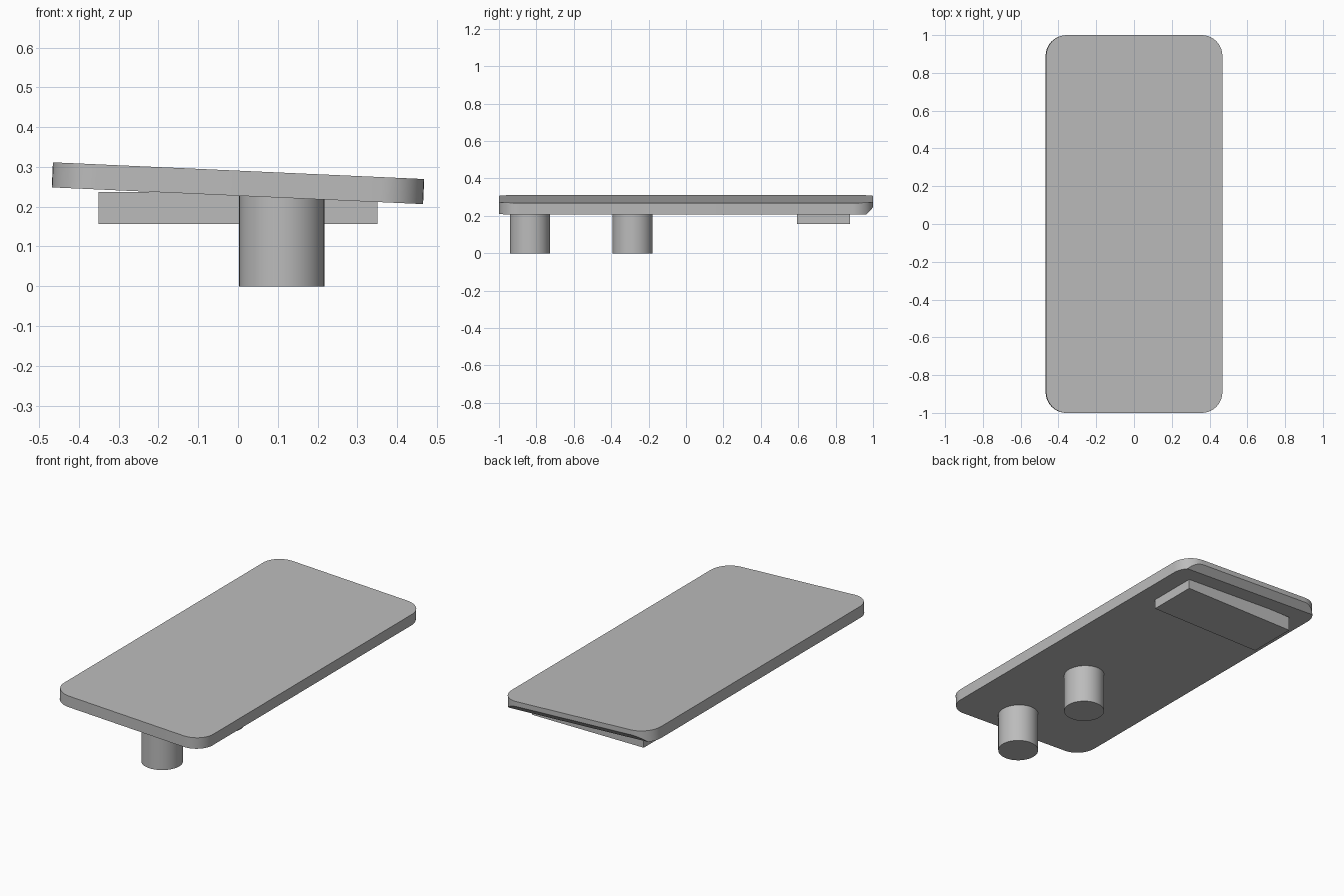
import bpy, bmesh, math
from mathutils import Vector

old = bpy.data.objects.get("Cube")
if old:
    bpy.data.objects.remove(old, do_unlink=True)

grey = bpy.data.materials.new("plain_grey")
grey.use_nodes = True
colour = (0.5, 0.5, 0.5, 1)
grey.diffuse_color = colour
grey.node_tree.nodes["Principled BSDF"].inputs["Base Color"].default_value = colour


def finish(obj, name):
    obj.name = name
    obj.data.materials.append(grey)
    bpy.ops.object.select_all(action="DESELECT")
    obj.select_set(True)
    bpy.context.view_layer.objects.active = obj
    bpy.ops.object.shade_smooth_by_angle(angle=math.radians(30))


# Tilted top slab: rounded rectangle with its lower back edge bevelled
half_x, half_y, half_z = 0.467, 1.0, 0.0315
radius, steps, bevel = 0.11, 10, 0.035
corners = [(1, 1), (-1, 1), (-1, -1), (1, -1)]
bm = bmesh.new()
ring = []
for i, (sx, sy) in enumerate(corners):
    for k in range(steps + 1):
        a = math.pi / 2 * (i + k / steps)
        ring.append(bm.verts.new((sx * (half_x - radius) + radius * math.cos(a),
                                  sy * (half_y - radius) + radius * math.sin(a),
                                  -half_z)))
base = bm.faces.new(ring)
top = bmesh.ops.extrude_face_region(bm, geom=[base], use_keep_orig=True)
bmesh.ops.translate(bm, vec=(0, 0, 2 * half_z),
                    verts=[g for g in top["geom"] if isinstance(g, bmesh.types.BMVert)])
cut = bmesh.ops.bisect_plane(bm, geom=bm.verts[:] + bm.edges[:] + bm.faces[:],
                             plane_co=Vector((0, half_y - bevel, -half_z)),
                             plane_no=Vector((0, 1, -1)), clear_outer=True)
bmesh.ops.holes_fill(bm, edges=[g for g in cut["geom_cut"]
                                if isinstance(g, bmesh.types.BMEdge)])
bmesh.ops.recalc_face_normals(bm, faces=bm.faces[:])
mesh = bpy.data.meshes.new("top_slab")
bm.to_mesh(mesh)
bm.free()
slab = bpy.data.objects.new("top_slab", mesh)
bpy.context.collection.objects.link(slab)
slab.location.z = 0.259
slab.rotation_euler.y = math.atan(0.045)
finish(slab, "top_slab")

# Two round pegs under the slab
for name, y in (("front_peg", -0.835), ("middle_peg", -0.285)):
    bpy.ops.mesh.primitive_cylinder_add(vertices=48, radius=0.107, depth=0.24,
                                        location=(0.11, y, 0.12))
    finish(bpy.context.object, name)

# Flat block under the back end
bpy.ops.mesh.primitive_cube_add(size=1, location=(0, 0.735, 0.197))
block = bpy.context.object
block.scale = (0.7, 0.285, 0.08)
finish(block, "back_block")
